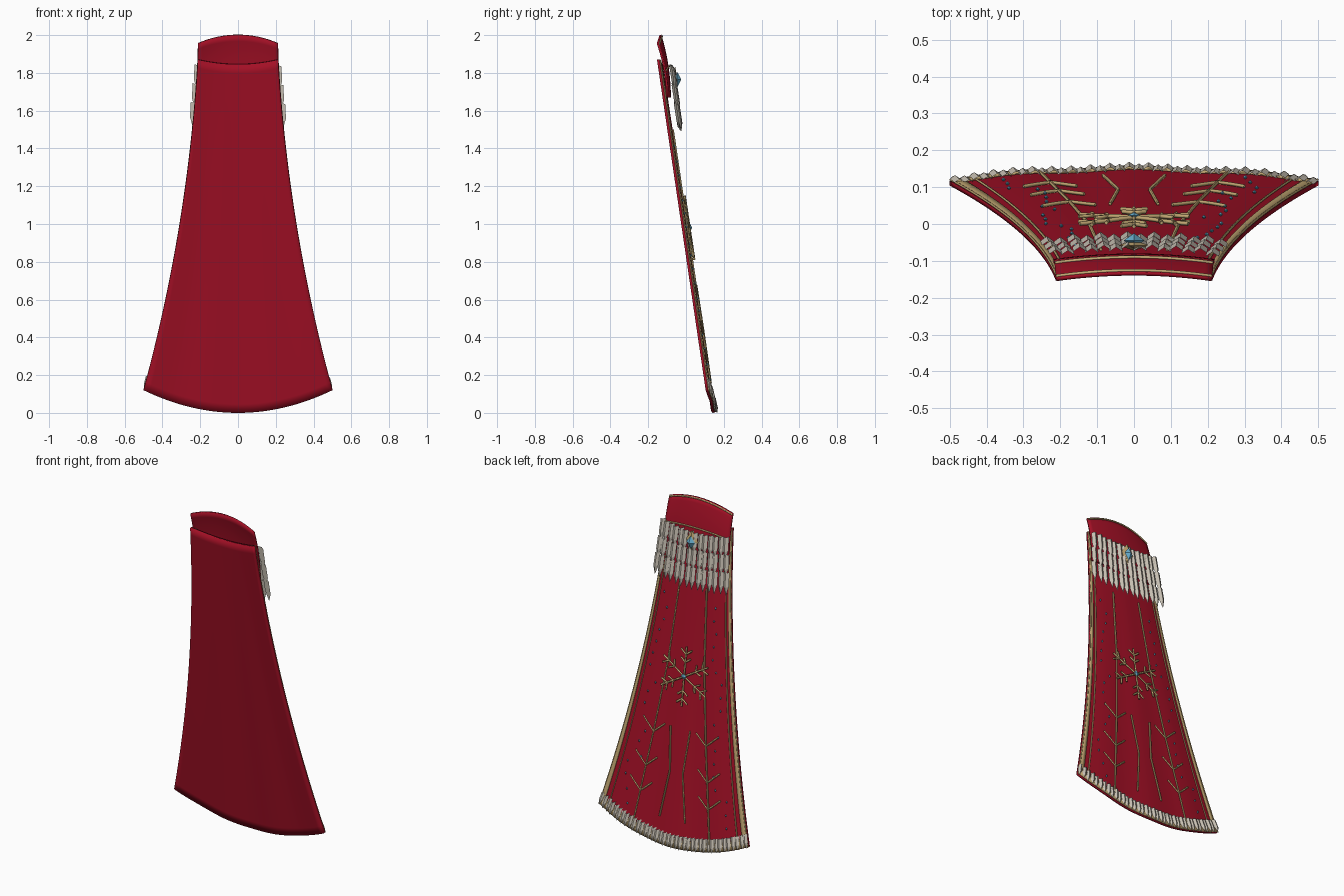
import bpy, bmesh, math, random
from mathutils import Vector

random.seed(4)
cube = bpy.data.objects.get("Cube")
if cube:
    bpy.data.objects.remove(cube)


def material(name, rgb):
    m = bpy.data.materials.new(name)
    m.use_nodes = True
    m.diffuse_color = (*rgb, 1)
    bsdf = m.node_tree.nodes["Principled BSDF"]
    bsdf.inputs["Base Color"].default_value = (*rgb, 1)
    bsdf.inputs["Roughness"].default_value = 0.7
    return m


RED = material("crimson cloth", (0.37, 0.005, 0.019))
FEATHER = material("pale feather", (0.6, 0.55, 0.47))
GOLD = material("old gold", (0.54, 0.39, 0.17))
BLUE = material("ice blue", (0.14, 0.43, 0.62))


# Cloak surface: u runs across from -1 to 1, v runs from neck to hem
def half_width(v):
    return 0.212 + 0.1 * v + 0.188 * v * v


def cloak(u, v, off=0.0):
    top, hem = 1.845 + 0.025 * u * u, 0.12 * u * u
    z = top + (hem - top) * v
    fold = 0.003 * v * math.cos(3 * math.pi * u)
    y = 0.125 - 0.149 * z + 0.014 * (1 - u * u) + fold + off
    return Vector((u * half_width(v), y, z))


def on_cloak(x, z, off=0.018):
    v = 0.5
    for _ in range(12):
        u = x / half_width(v)
        top, hem = 1.845 + 0.025 * u * u, 0.12 * u * u
        v = (top - z) / (top - hem)
    return cloak(u, v, off)


def collar(u, t, off=0.0):
    z = 1.67 + (0.33 - 0.045 * u * u) * t
    return Vector((u * (0.218 - 0.008 * t), -0.105 - 0.05 * t * t + 0.015 * (1 - u * u) + off, z))


def finish(name, bm, mat, smooth=False):
    me = bpy.data.meshes.new(name)
    bm.to_mesh(me)
    bm.free()
    me.materials.append(mat)
    for p in me.polygons:
        p.use_smooth = smooth
    ob = bpy.data.objects.new(name, me)
    bpy.context.collection.objects.link(ob)
    return ob


# Grid patch over a surface, thickened towards the back
def sheet(name, func, us, vs, cols, rows, thick, mat, smooth=True):
    bm = bmesh.new()
    grid = [[bm.verts.new(func(us[0] + (us[1] - us[0]) * i / cols,
                               vs[0] + (vs[1] - vs[0]) * j / rows))
             for i in range(cols + 1)] for j in range(rows + 1)]
    for j in range(rows):
        for i in range(cols):
            bm.faces.new((grid[j][i], grid[j][i + 1], grid[j + 1][i + 1], grid[j + 1][i]))
    bmesh.ops.recalc_face_normals(bm, faces=bm.faces)
    bm.faces.ensure_lookup_table()
    if bm.faces[0].normal.y < 0:
        bmesh.ops.reverse_faces(bm, faces=bm.faces)
    ob = finish(name, bm, mat, smooth)
    mod = ob.modifiers.new("thickness", "SOLIDIFY")
    mod.thickness, mod.offset = thick, 1
    return ob


# Thin cords along any number of point paths
def cords(name, paths, radius, mat=GOLD):
    cu = bpy.data.curves.new(name, "CURVE")
    cu.dimensions = "3D"
    cu.bevel_depth, cu.bevel_resolution, cu.use_fill_caps = radius, 0, True
    for path in paths:
        sp = cu.splines.new("POLY")
        sp.points.add(len(path) - 1)
        for p, co in zip(sp.points, path):
            p.co = (*co, 1)
    cu.materials.append(mat)
    ob = bpy.data.objects.new(name, cu)
    bpy.context.collection.objects.link(ob)


def stitched(points, steps=8):
    out = []
    for (x0, z0), (x1, z1) in zip(points, points[1:]):
        out += [on_cloak(x0 + (x1 - x0) * k / steps, z0 + (z1 - z0) * k / steps)
                for k in range(steps + 1)]
    return out


# Row of pointed, ridged feathers; place(s) gives (root, tip) for s in -1..1
def feather_row(name, count, width, ridge, place):
    bm = bmesh.new()
    outline = [(-0.5, 0), (0, 0), (0.5, 0), (0.5, 0.6), (0, 1), (-0.5, 0.6)]
    for k in range(count):
        root, tip = place(-1 + 2 * k / (count - 1))
        tilt = Vector((0, 0.25 * ridge * (-1) ** k, 0))
        ring = [bm.verts.new(root.lerp(tip, t) + tilt + Vector((a * width, 0, -0.3 * a * width)))
                for a, t in outline]
        ring[1].co.y += ridge
        keel = bm.verts.new(root.lerp(tip, 0.65) + tilt + Vector((0, ridge, 0)))
        for i in range(6):
            bm.faces.new((ring[i], ring[(i + 1) % 6], keel))
        bm.faces.new(ring[::-1])
    bmesh.ops.recalc_face_normals(bm, faces=bm.faces)
    finish(name, bm, FEATHER)


# Faceted stones: list of (centre, half sizes)
def gems(name, stones, mat=BLUE):
    bm = bmesh.new()
    for c, (a, b, h) in stones:
        eq = [bm.verts.new(c + Vector(d)) for d in ((a, 0, 0), (0, b, 0), (-a, 0, 0), (0, -b, 0))]
        for s in (h, -h):
            apex = bm.verts.new(c + Vector((0, 0, s)))
            for i in range(4):
                bm.faces.new((eq[i], eq[(i + 1) % 4], apex))
    bmesh.ops.recalc_face_normals(bm, faces=bm.faces)
    finish(name, bm, mat)


# Cloth parts
sheet("cloak_body", cloak, (-1, 1), (0, 1), 32, 40, 0.013, RED)
sheet("collar", collar, (-1, 1), (0, 1), 20, 10, 0.01, RED)

# Gold borders on the back
for side, name in ((1, "left"), (-1, "right")):
    sheet(name + "_border", lambda u, v: cloak(u, v, 0.014),
          (side * 0.94, side * 0.995), (0.01, 0.99), 2, 40, 0.004, GOLD)
sheet("hem_border", lambda u, v: cloak(u, v, 0.014), (-0.99, 0.99), (0.97, 0.998), 32, 1, 0.004, GOLD)
cords("collar_trim", [[collar(-1 + k / 8, t, 0.012) for k in range(17)] for t in (0.985, 0.5)], 0.005)
cords("side_piping", [[cloak(s * u, k / 30, 0.016) for k in range(31)]
                      for s in (-1, 1) for u in (0.88, 0.995)], 0.004)

# Embroidered stems with forked leaves, and bent centre lines
paths = []
for s in (-1, 1):
    stem = [(0.09, 1.5), (0.12, 1.05), (0.174, 0.625), (0.255, 0.08)]
    paths.append(stitched([(s * x, z) for x, z in stem]))
    for x, z in ((0.174, 0.62), (0.205, 0.42), (0.225, 0.27)):
        paths.append(stitched([(s * (x - 0.07), z + 0.06), (s * x, z), (s * (x + 0.075), z + 0.07)], 4))
    paths.append(stitched([(s * x, z) for x, z in ((0.065, 0.68), (0.043, 0.43), (0.084, 0.16))]))
cords("embroidery", paths, 0.005)

# Snowflake with barbed arms
CENTRE_Z = 0.98
flake = []
for k in range(6):
    a = math.pi / 2 + k * math.pi / 3

    def arm(r, turn=0, length=0):
        return (r * math.cos(a) + length * math.cos(a + turn),
                CENTRE_Z + r * math.sin(a) + length * math.sin(a + turn))

    flake.append(stitched([arm(0), arm(0.17)], 4))
    for r, size in ((0.08, 0.04), (0.125, 0.045)):
        flake.append(stitched([arm(r, 0.9, size), arm(r), arm(r, -0.9, size)], 2))
cords("snowflake", [[p + Vector((0, 0.006, 0)) for p in f] for f in flake], 0.006)

# Feather mantle in three overlapping rows
for i in range(3):
    def mantle(s, i=i):
        sag = 0.02 * (1 - s * s)
        y = -0.085 + 0.012 * i + 0.014 * (1 - s * s)
        x = s * (0.212 + 0.01 * i)
        z = 1.84 - 0.1 * i - sag
        return Vector((x, y, z)), Vector((x * 1.03, y + 0.02, z - 0.13))
    feather_row("mantle_feathers_%d" % (i + 1), 14, 0.036, 0.012, mantle)


# Feather hem
def hem(s):
    u = s * 0.985
    return cloak(u, 0.957, 0.016), cloak(u, 1.0, 0.022)


feather_row("hem_feathers", 38, 0.029, 0.009, hem)

# Clasp, snowflake stone and scattered beads
gems("clasp_mount", [(Vector((0, -0.058, 1.77)), (0.042, 0.014, 0.065))], GOLD)
gems("clasp_gem", [(Vector((0, -0.045, 1.765)), (0.028, 0.02, 0.04))])
gems("snowflake_gem", [(on_cloak(0, CENTRE_Z, 0.028), (0.018, 0.01, 0.02))])
beads = []
for s in (-1, 1):
    for k in range(18):
        v = 0.25 + 0.68 * k / 17
        u = s * random.uniform(0.58, 0.8)
        beads.append((cloak(u, v, 0.017), (0.006, 0.006, 0.009)))
gems("beads", beads)
